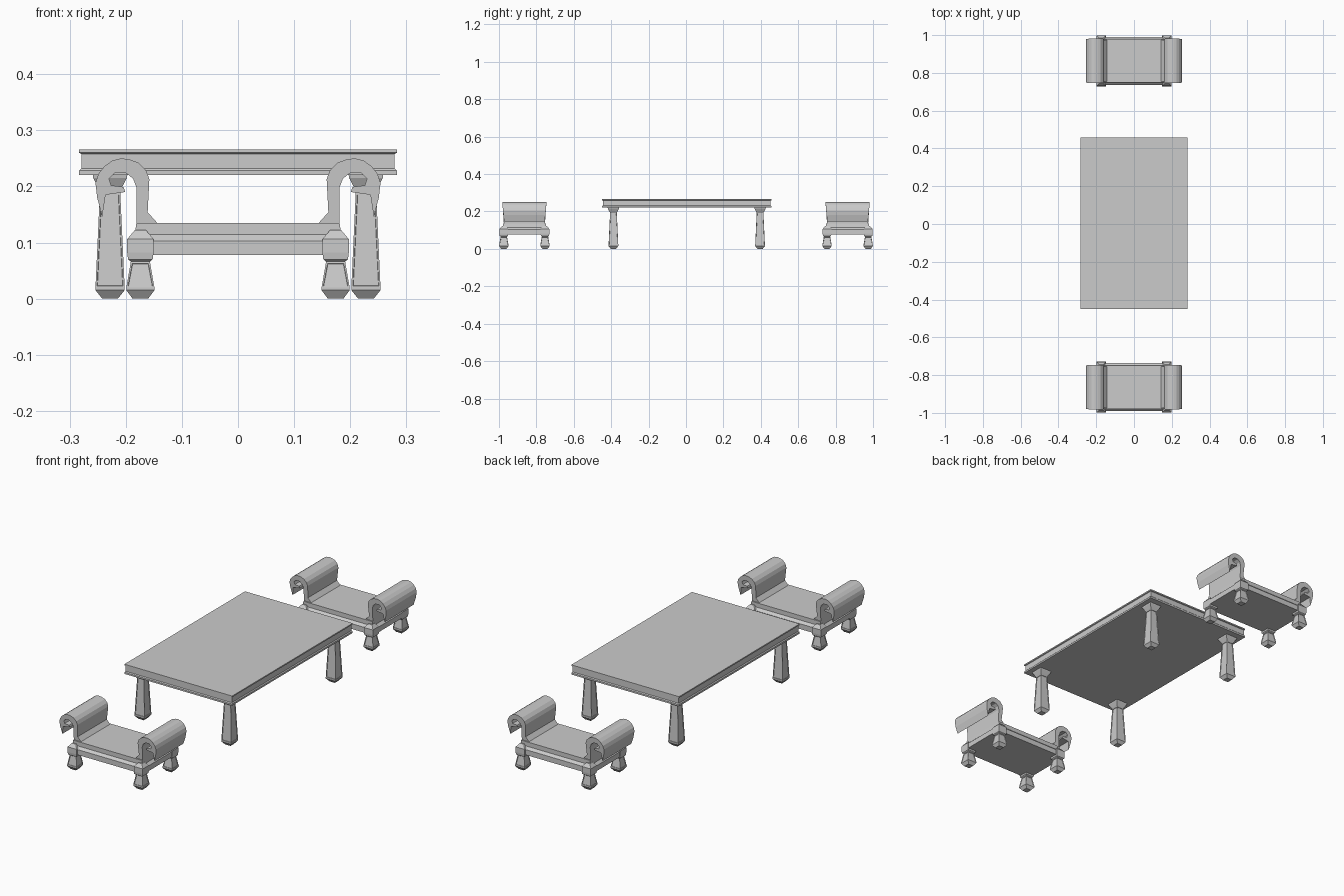
import bpy, bmesh

if "Cube" in bpy.data.objects:
    bpy.data.objects.remove(bpy.data.objects["Cube"])


def finish(bm, name):
    bmesh.ops.recalc_face_normals(bm, faces=bm.faces)
    me = bpy.data.meshes.new(name)
    bm.to_mesh(me)
    bm.free()
    ob = bpy.data.objects.new(name, me)
    bpy.context.collection.objects.link(ob)
    return ob


def stack(name, loc, sections, panel=None):
    """Loft rectangles (half x, half y, z); recess the faces of level `panel`."""
    bm = bmesh.new()
    rings = [[bm.verts.new((loc[0] + sx * hx, loc[1] + sy * hy, z))
              for sx, sy in ((-1, -1), (1, -1), (1, 1), (-1, 1))]
             for hx, hy, z in sections]
    bm.faces.new(rings[0][::-1])
    bm.faces.new(rings[-1])
    recessed = []
    for level, (a, b) in enumerate(zip(rings, rings[1:])):
        for i in range(4):
            j = (i + 1) % 4
            f = bm.faces.new((a[i], a[j], b[j], b[i]))
            if level == panel:
                recessed.append(f)
    bm.normal_update()
    if recessed:
        bmesh.ops.inset_individual(bm, faces=recessed, thickness=0.004)
        bmesh.ops.inset_individual(bm, faces=recessed, thickness=0.001, depth=-0.002)
    return finish(bm, name)


def square(levels):
    return [(h, h, z) for h, z in levels]


def arm(name, side, yc):
    """Scrolled arm: profile in x-z run along y, narrowing towards the seat."""
    bm = bmesh.new()
    ends = []
    for s in (-1, 1):
        ring = []
        for x, z in ARM:
            t = min(max((z - 0.15) / 0.08, 0), 1)
            ring.append(bm.verts.new((side * x, yc + s * (0.109 + 0.008 * t), z)))
        ends.append(ring)
        bm.faces.new(ring)
    n = len(ARM)
    for i in range(n):
        j = (i + 1) % n
        bm.faces.new((ends[0][i], ends[0][j], ends[1][j], ends[1][i]))
    return finish(bm, name)


ARM = [(0.143, 0.134), (0.161, 0.154), (0.158, 0.213), (0.164, 0.229),
       (0.177, 0.242), (0.193, 0.248), (0.208, 0.250), (0.224, 0.246),
       (0.238, 0.236), (0.249, 0.222), (0.254, 0.206), (0.251, 0.180),
       (0.242, 0.146), (0.236, 0.185), (0.201, 0.190), (0.204, 0.199),
       (0.226, 0.202), (0.230, 0.214), (0.218, 0.225), (0.200, 0.224),
       (0.187, 0.214), (0.181, 0.198), (0.181, 0.120), (0.143, 0.120)]

# table top with a grooved edge
TY = 0.004
stack("table_top", (0, TY), [(0.283, 0.453, 0.220), (0.283, 0.453, 0.228),
                             (0.279, 0.449, 0.232), (0.279, 0.449, 0.258),
                             (0.283, 0.453, 0.260), (0.283, 0.453, 0.266)])

# table legs: pointed foot, panelled shaft, flared capital
for sx in (-1, 1):
    for sy in (-1, 1):
        stack("table_leg", (sx * 0.228, TY + sy * 0.392),
              square([(0.014, 0), (0.026, 0.015), (0.026, 0.020),
                      (0.018, 0.193), (0.022, 0.200), (0.030, 0.215),
                      (0.031, 0.222)]), panel=2)

# two matching benches
for side in (-1, 1):
    yc = side * 0.864
    stack("bench_seat", (0, yc), [(0.196, 0.127, 0.078), (0.196, 0.127, 0.103),
                                  (0.184, 0.115, 0.114), (0.181, 0.115, 0.135)])
    for sx in (-1, 1):
        arm("bench_arm", sx, yc)
        for sy in (-1, 1):
            stack("bench_leg", (sx * 0.174, yc + sy * 0.110),
                  square([(0.014, 0), (0.025, 0.015), (0.025, 0.020),
                          (0.017, 0.066), (0.022, 0.070), (0.0235, 0.082),
                          (0.0235, 0.106), (0.010, 0.122)]), panel=2)
